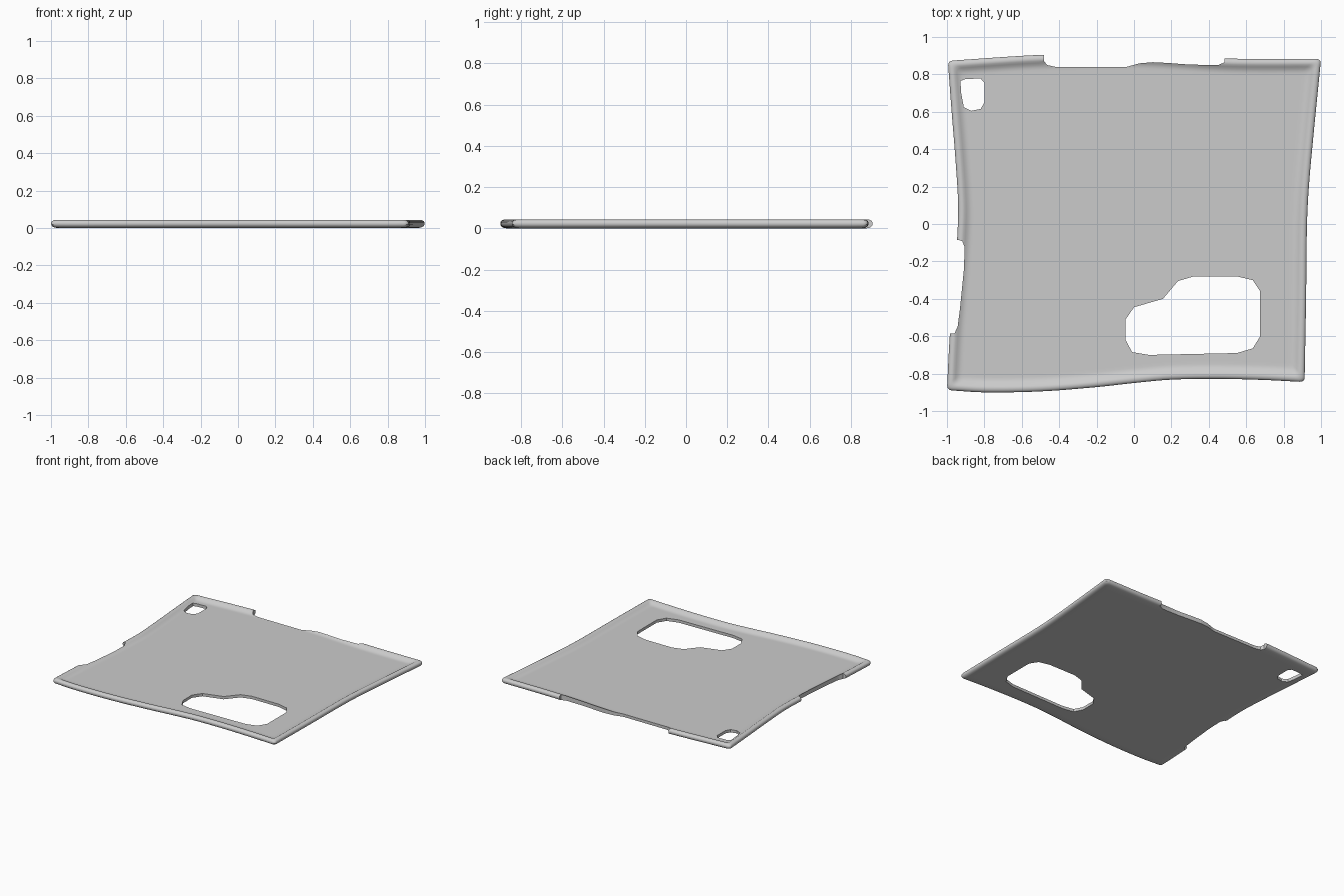
import bpy, bmesh, math
from mathutils import Vector

if "Cube" in bpy.data.objects:
    bpy.data.objects.remove(bpy.data.objects["Cube"])


def curve(pts):
    """Smooth function through (parameter, value) pairs."""
    n = len(pts)
    def slope(i):
        a, b = pts[max(i - 1, 0)], pts[min(i + 1, n - 1)]
        return (b[1] - a[1]) / (b[0] - a[0])
    def f(u):
        i = 0
        while i < n - 2 and u > pts[i + 1][0]:
            i += 1
        (x0, y0), (x1, y1) = pts[i], pts[i + 1]
        h = x1 - x0
        t = min(max((u - x0) / h, 0), 1)
        return ((2*t**3 - 3*t*t + 1) * y0 + (t**3 - 2*t*t + t) * h * slope(i)
                + (3*t*t - 2*t**3) * y1 + (t**3 - t*t) * h * slope(i + 1))
    return f


# four wavy sides of the cover
bottom = curve([(-1, -.888), (-.8, -.90), (-.5, -.895), (-.2, -.872), (0, -.85),
                (.2, -.832), (.45, -.828), (.7, -.834), (.91, -.845)])
right = curve([(-.845, .912), (-.4, .92), (0, .925), (.2, .935), (.5, .962), (.88, 1)])
top = curve([(-1, .872), (-.48, .905), (0, .913), (.49, .885), (1, .883)])
left = curve([(-.89, -1), (-.6, -.985), (-.3, -.96), (-.07, -.945), (.1, -.94),
              (.35, -.955), (.6, -.975), (.87, -.995)])


def corner(fx, fy, sx, sy, d):
    x, y = -sx, -sy
    for _ in range(5):
        x, y = fx(y) + sx * d, fy(x) + sy * d
    return Vector((x, y))


def ring(d, n=36, r=.03):
    """Outline moved inward by d, with small rounded corners."""
    c = [corner(left, bottom, 1, 1, d), corner(right, bottom, -1, 1, d),
         corner(right, top, -1, -1, d), corner(left, top, 1, -1, d)]
    sides = []
    for k, (f, s) in enumerate([(bottom, 1), (right, -1), (top, -1), (left, 1)]):
        a, b = c[k], c[(k + 1) % 4]
        row = []
        for i in range(n + 1):
            p = a.lerp(b, r / 2 + (1 - r) * i / n)
            row.append(Vector((p.x, f(p.x) + s * d)) if k % 2 == 0
                       else Vector((f(p.y) + s * d, p.y)))
        sides.append(row)
    out = []
    for k in range(4):
        out += sides[k]
        p, q, e = sides[k][-1], c[(k + 1) % 4], sides[(k + 1) % 4][0]
        out += [(1-t)**2 * p + 2*t*(1-t) * q + t*t * e for t in (.2, .4, .6, .8)]
    return out


def finish(name, bm):
    bmesh.ops.recalc_face_normals(bm, faces=bm.faces)
    me = bpy.data.meshes.new(name)
    bm.to_mesh(me)
    bm.free()
    ob = bpy.data.objects.new(name, me)
    bpy.context.collection.objects.link(ob)
    return ob


# thin floor with a rolled, raised rim: (inset, height) section
section = [(.075, 0), (.03, 0), (.015, .003), (.005, .009), (0, .018), (0, .028),
           (.004, .036), (.012, .041), (.022, .043), (.032, .041), (.043, .034),
           (.055, .027), (.068, .023), (.08, .022), (.095, .022)]
bm = bmesh.new()
rings = [[bm.verts.new((p.x, p.y, z)) for p in ring(d)] for d, z in section]
for a, b in zip(rings, rings[1:]):
    for i in range(len(a)):
        j = (i + 1) % len(a)
        bm.faces.new((a[i], a[j], b[j], b[i]))
bm.faces.new(rings[0])
bm.faces.new(rings[-1])
cover = finish("back_cover", bm)

# openings through the floor and notches in the rim
openings = {
    "large_window": [(0, -.445), (.155, -.4), (.235, -.305), (.32, -.28), (.55, -.28),
                     (.635, -.3), (.675, -.36), (.675, -.6), (.635, -.665), (.55, -.69),
                     (.08, -.7), (-.01, -.685), (-.045, -.62), (-.045, -.51)],
    "small_window": [(-.928, .765), (-.9, .775), (-.82, .778), (-.8, .755), (-.8, .65),
                     (-.82, .615), (-.87, .605), (-.91, .625), (-.924, .7)],
    "top_notch": [(.485, 1.1), (.485, .865), (.45, .85), (.3, .852), (.18, .861), (.1, .865),
                  (.03, .859), (-.04, .84), (-.42, .84), (-.465, .85), (-.48, .87), (-.48, 1.1)],
    "left_notch": [(-1.2, -.085), (-.94, -.085), (-.918, -.092), (-.905, -.125), (-.91, -.25),
                   (-.93, -.45), (-.943, -.55), (-.96, -.585), (-1.2, -.59)],
}
bpy.context.view_layer.objects.active = cover
for name, pts in openings.items():
    bm = bmesh.new()
    lo = [bm.verts.new((x, y, -.1)) for x, y in pts]
    hi = [bm.verts.new((x, y, .2)) for x, y in pts]
    bm.faces.new(lo)
    bm.faces.new(hi)
    for i in range(len(pts)):
        j = (i + 1) % len(pts)
        bm.faces.new((lo[i], lo[j], hi[j], hi[i]))
    cutter = finish(name + "_cutter", bm)
    cutter.hide_render = True
    mod = cover.modifiers.new(name, 'BOOLEAN')
    mod.operation, mod.solver, mod.object = 'DIFFERENCE', 'EXACT', cutter
    bpy.ops.object.modifier_apply(modifier=mod.name)
    bpy.data.objects.remove(cutter)

cover.select_set(True)
bpy.ops.object.shade_smooth_by_angle(angle=math.radians(35))
